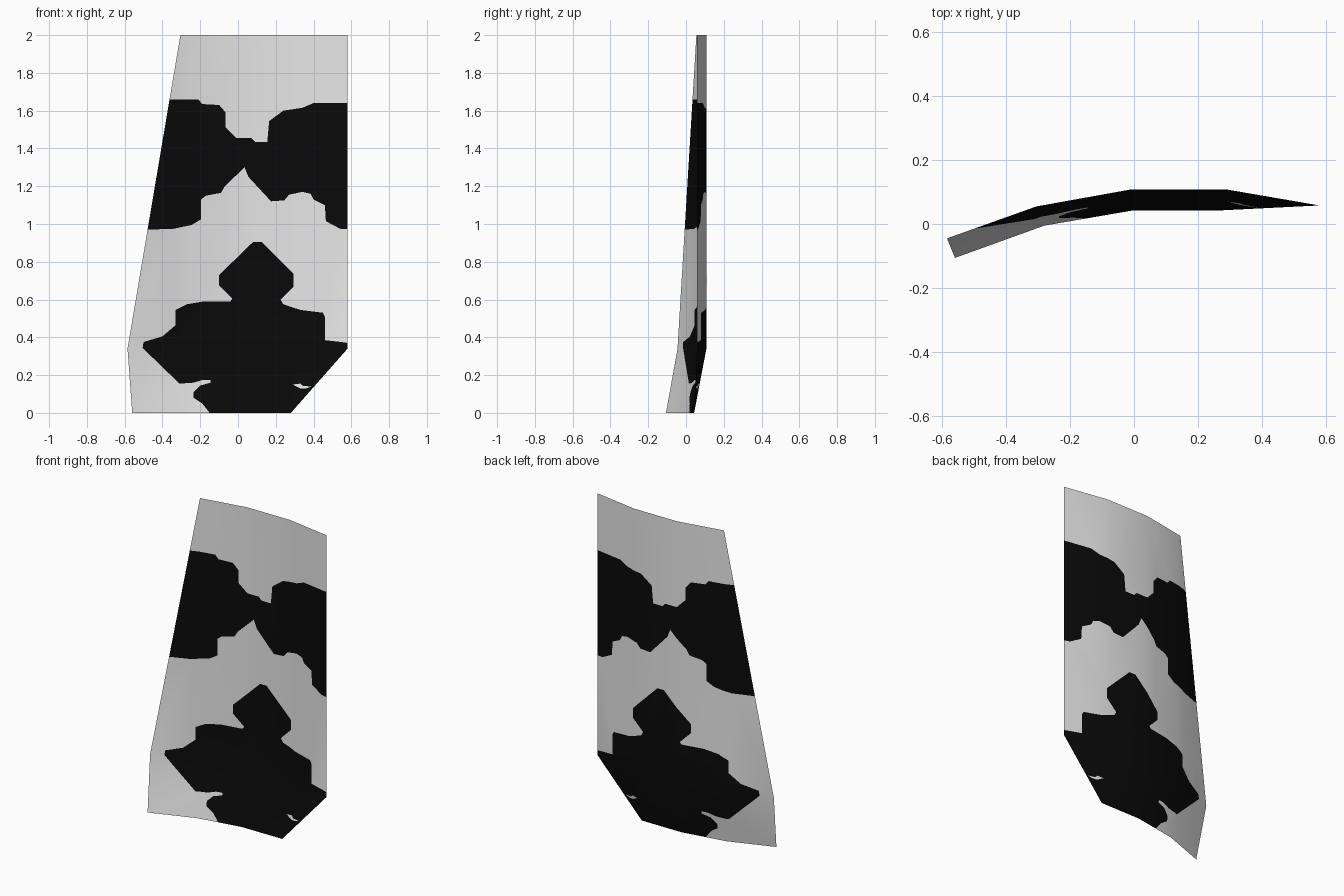
import bpy
from mathutils import Vector
from mathutils.geometry import delaunay_2d_cdt

if "Cube" in bpy.data.objects:
    bpy.data.objects.remove(bpy.data.objects["Cube"])

# Bent panel: section (x, y) at the fold height and at the bottom edge
FOLD_Z, TOP_Z = 0.34, 2.0
FOLD = [(-0.585, -0.045), (-0.305, 0.055), (-0.01, 0.108), (0.29, 0.108), (0.58, 0.058)]
FOOT = [(-0.56, -0.106), (-0.28, -0.005), (0.0, 0.043), (0.28, 0.043), (0.28, 0.043)]

# Dark markings, front outline (x, z); they may overrun the panel and are trimmed
BAND = [(-0.6, 1.66), (-0.21, 1.66), (-0.19, 1.635), (-0.10, 1.63), (-0.065, 1.59),
        (-0.065, 1.51), (-0.01, 1.455), (0.07, 1.455), (0.09, 1.435), (0.155, 1.435),
        (0.165, 1.545), (0.24, 1.6), (0.34, 1.615), (0.40, 1.64), (0.65, 1.64),
        (0.65, 0.97), (0.54, 0.975), (0.465, 1.015), (0.46, 1.10), (0.40, 1.13),
        (0.385, 1.16), (0.34, 1.17), (0.27, 1.155), (0.245, 1.125), (0.175, 1.12),
        (0.055, 1.25), (0.035, 1.30), (-0.07, 1.20), (-0.09, 1.165), (-0.17, 1.15),
        (-0.195, 1.13), (-0.195, 1.025), (-0.245, 0.995), (-0.35, 0.973), (-0.6, 0.97)]
LEAF = [(0.08, 0.905), (0.125, 0.905), (0.295, 0.735), (0.295, 0.67), (0.225, 0.60),
        (0.24, 0.575), (0.33, 0.545), (0.45, 0.53), (0.46, 0.51), (0.46, 0.385),
        (0.55, 0.375), (0.65, 0.36), (0.65, -0.1), (-0.15, -0.1), (-0.15, 0.0),
        (-0.19, 0.05), (-0.235, 0.08), (-0.235, 0.11), (-0.20, 0.145), (-0.145, 0.16),
        (-0.145, 0.175), (-0.185, 0.175), (-0.235, 0.16), (-0.31, 0.155), (-0.47, 0.31),
        (-0.505, 0.345), (-0.50, 0.375), (-0.40, 0.405), (-0.33, 0.465), (-0.33, 0.545),
        (-0.27, 0.575), (-0.18, 0.59), (-0.04, 0.59), (-0.03, 0.605), (-0.10, 0.675),
        (-0.10, 0.73)]
SPECK = [(0.29, 0.15), (0.33, 0.155), (0.345, 0.142), (0.39, 0.14), (0.36, 0.13), (0.33, 0.13)]


def depth(x, z):
    """y of the panel at (x, z), straight between the folds."""
    t = min(z / FOLD_Z, 1.0)
    cols = [Vector(a).lerp(Vector(b), t) for a, b in zip(FOOT, FOLD)]
    spans = [(a, b) for a, b in zip(cols, cols[1:]) if b.x - a.x > 1e-4]
    a, b = next((s for s in spans if x <= s[1].x), spans[-1])
    return a.y + (b.y - a.y) * (x - a.x) / (b.x - a.x)


def front_normal(x, z, h=0.1):
    """Softened front normal, so the folds shade smoothly."""
    dx = (depth(x + h, z) - depth(x - h, z)) / (2 * h)
    dz = (depth(x, z + h) - depth(x, max(z - h, 0))) / (h + min(z, h))
    return Vector((dx, -1, dz)).normalized()


# Upright strips of the panel above and below the fold (counter-clockwise)
regions = []
for i in range(4):
    l, r = FOLD[i][0], FOLD[i + 1][0]
    upper = [(l, FOLD_Z), (r, FOLD_Z), (r, TOP_Z)]
    lower = [(FOOT[i][0], 0), (r, FOLD_Z), (l, FOLD_Z)]
    if i > 0:                       # left strip is a slanted triangle
        upper.append((l, TOP_Z))
    if i < 3:                       # right lower corner is cut off
        lower.insert(1, (FOOT[i + 1][0], 0))
    regions += [upper, lower]
panel_count = len(regions)
regions += [BAND[::-1], LEAF[::-1], SPECK[::-1]]

# Cut the markings into the flat panel
points, loops = [], []
for region in regions:
    loops.append(list(range(len(points), len(points) + len(region))))
    points += [Vector(p) for p in region]
flat, _, tris, _, _, sources = delaunay_2d_cdt(points, [], loops, 1, 1e-5)

faces, dark = [], []
for tri, src in zip(tris, sources):
    if any(s < panel_count for s in src):
        faces.append(tuple(tri))
        marked = panel_count in src or panel_count + 1 in src
        dark.append(int(marked and panel_count + 2 not in src))
used = sorted({v for f in faces for v in f})
remap = {v: i for i, v in enumerate(used)}
verts = [(flat[v].x, depth(flat[v].x, flat[v].y), flat[v].y) for v in used]

# Panel object
mesh = bpy.data.meshes.new("curved_panel")
mesh.from_pydata(verts, [], [[remap[v] for v in f] for f in faces])
for name, value in (("light grey", 0.8), ("black", 0.003)):
    mat = bpy.data.materials.new(name)
    mat.diffuse_color = (value, value, value, 1)
    mat.use_nodes = True
    mat.node_tree.nodes["Principled BSDF"].inputs["Base Color"].default_value = mat.diffuse_color
    mesh.materials.append(mat)
for poly, index in zip(mesh.polygons, dark):
    poly.material_index = index
    poly.use_smooth = True
mesh.update()
mesh.normals_split_custom_set_from_vertices([front_normal(x, z) for x, _, z in verts])
panel = bpy.data.objects.new("curved_panel", mesh)
bpy.context.collection.objects.link(panel)
